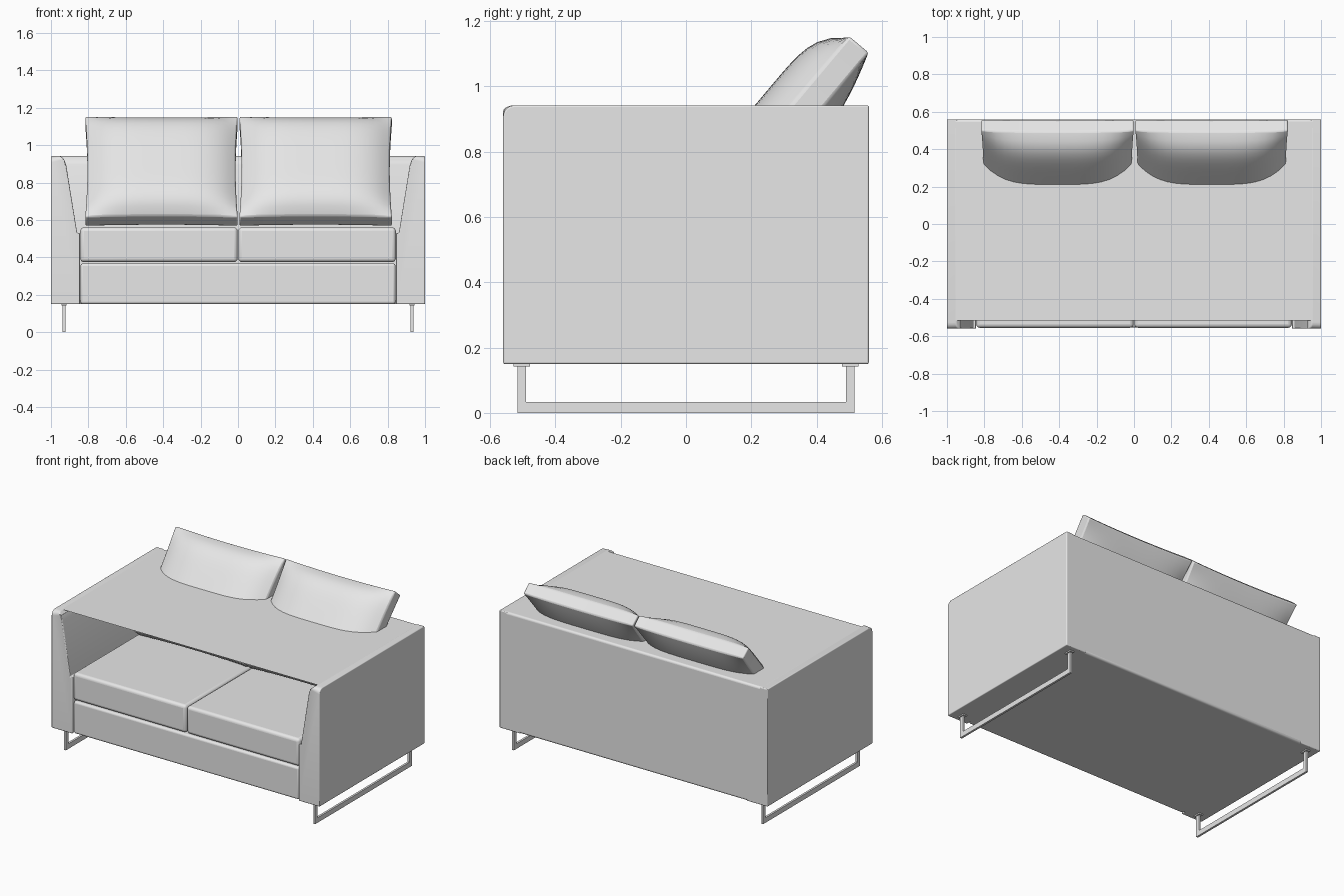
import bpy, bmesh, math
from mathutils import Matrix, Vector

cube = bpy.data.objects.get("Cube")
if cube:
    bpy.data.objects.remove(cube)


def make_material(name, rgb):
    mat = bpy.data.materials.new(name)
    mat.use_nodes = True
    mat.diffuse_color = (*rgb, 1)
    mat.node_tree.nodes["Principled BSDF"].inputs["Base Color"].default_value = (*rgb, 1)
    return mat


GREY = make_material("light grey", (0.8, 0.8, 0.8))
HALF_DEPTH, FLOOR, TOP = 0.56, 0.15, 0.942


def finish(name, bm, bevel=0.0, segments=4, smooth=True):
    bmesh.ops.recalc_face_normals(bm, faces=bm.faces)
    mesh = bpy.data.meshes.new(name)
    bm.to_mesh(mesh)
    bm.free()
    mesh.materials.append(GREY)
    ob = bpy.data.objects.new(name, mesh)
    bpy.context.collection.objects.link(ob)
    if bevel:
        mod = ob.modifiers.new("soft edges", "BEVEL")
        mod.width, mod.segments = bevel, segments
        mod.limit_method, mod.angle_limit = "ANGLE", math.radians(30)
    if smooth:
        bpy.ops.object.select_all(action="DESELECT")
        ob.select_set(True)
        bpy.context.view_layer.objects.active = ob
        bpy.ops.object.shade_smooth_by_angle(angle=math.radians(35))
    return ob


def box(name, lo, hi, bevel=0.0):
    bm = bmesh.new()
    lo, hi = Vector(lo), Vector(hi)
    bmesh.ops.create_cube(bm, size=1, matrix=Matrix.Translation((lo + hi) / 2)
                          @ Matrix.Diagonal((*(hi - lo), 1)))
    return finish(name, bm, bevel, smooth=bevel > 0)


def prism(points, offset):
    """Extrude a closed outline along the offset."""
    bm = bmesh.new()
    face = bm.faces.new([bm.verts.new(p) for p in points])
    new = bmesh.ops.extrude_face_region(bm, geom=[face])["geom"]
    bmesh.ops.translate(bm, vec=offset, verts=[v for v in new if isinstance(v, bmesh.types.BMVert)])
    return bm


# Arms: straight outside, sloping inside, rounded front top corner
for side, label in ((1, "left"), (-1, "right")):
    outline = [(1, FLOOR), (0.845, FLOOR), (0.845, 0.53), (0.86, 0.53),
               (0.918, 0.89), (0.93, 0.925), (0.95, TOP), (1, TOP)]
    bm = prism([(side * x, -HALF_DEPTH, z) for x, z in outline], (0, 2 * HALF_DEPTH, 0))
    corner = [e for e in bm.edges if all(v.co.z > TOP - 0.001 and v.co.y < 0 for v in e.verts)]
    bmesh.ops.bevel(bm, geom=corner, offset=0.035, segments=4, profile=0.5, affect="EDGES")
    finish(label + "_arm", bm, 0.014)

# Back with a sloping inner face
back_outline = [(HALF_DEPTH, FLOOR), (0.4, FLOOR), (0.4, 0.53), (0.47, 0.91), (0.5, TOP), (HALF_DEPTH, TOP)]
finish("back", prism([(-1, y, z) for y, z in back_outline], (2, 0, 0)), 0.014)

# Base, and the flat sheet spanning the arms
box("base", (-0.842, -0.553, FLOOR), (0.842, 0.5, 0.368), 0.014)
box("underside", (-0.97, -0.53, FLOOR), (0.97, 0.53, FLOOR + 0.02))
bm = bmesh.new()
bmesh.ops.create_grid(bm, x_segments=1, y_segments=1, size=1,
                      matrix=Matrix.Translation((0, 0.01, TOP + 0.001)) @ Matrix.Diagonal((0.955, 0.525, 1, 1)))
finish("top_sheet", bm, smooth=False)


def pillow(name, x):
    """Boxed cushion with bulging faces and slightly pinched sides."""
    half_w, half_h, half_t = 0.408, 0.35, 0.04
    bm = bmesh.new()
    bmesh.ops.create_cube(bm, size=2)
    bmesh.ops.subdivide_edges(bm, edges=[e for e in bm.edges if abs(e.verts[0].co.y - e.verts[1].co.y) < 0.1],
                              cuts=19, use_grid_fill=True)
    for v in bm.verts:
        u, t, w = v.co
        front = t < 0
        bulge = 0.085 * (1 - u ** 4) * (1 - w ** 6) if front else 0.06 * (1 - u ** 4) * (1 - w ** 2)
        v.co = (u * (half_w - 0.012 * (1 - w * w)), t * half_t + (-bulge if front else bulge),
                w * (half_h - 0.008 * (1 - u * u)))
    bm.transform(Matrix.Translation((x, 0.305, 0.86)) @ Matrix.Rotation(math.radians(-40), 4, "X"))
    finish(name, bm, 0.008, 2)


# Seat cushions, back pillows and metal legs
for side, label in ((1, "left"), (-1, "right")):
    x0, x1 = sorted((side * 0.002, side * 0.844))
    box(label + "_seat_cushion", (x0, -0.555, 0.375), (x1, 0.42, 0.56), 0.02)
    pillow(label + "_back_pillow", side * 0.412 + 0.003)
    x = side * 0.93
    box(label + "_leg_rail", (x - 0.007, -0.515, 0), (x + 0.007, 0.515, 0.034))
    for end, place in ((-1, "front"), (1, "back")):
        y = end * 0.503
        box(f"{label}_{place}_leg", (x - 0.007, y - 0.013, 0), (x + 0.007, y + 0.013, FLOOR + 0.01))
        box(f"{label}_{place}_leg_plate", (x - 0.014, y - 0.025, 0.142), (x + 0.014, y + 0.025, FLOOR + 0.01))
